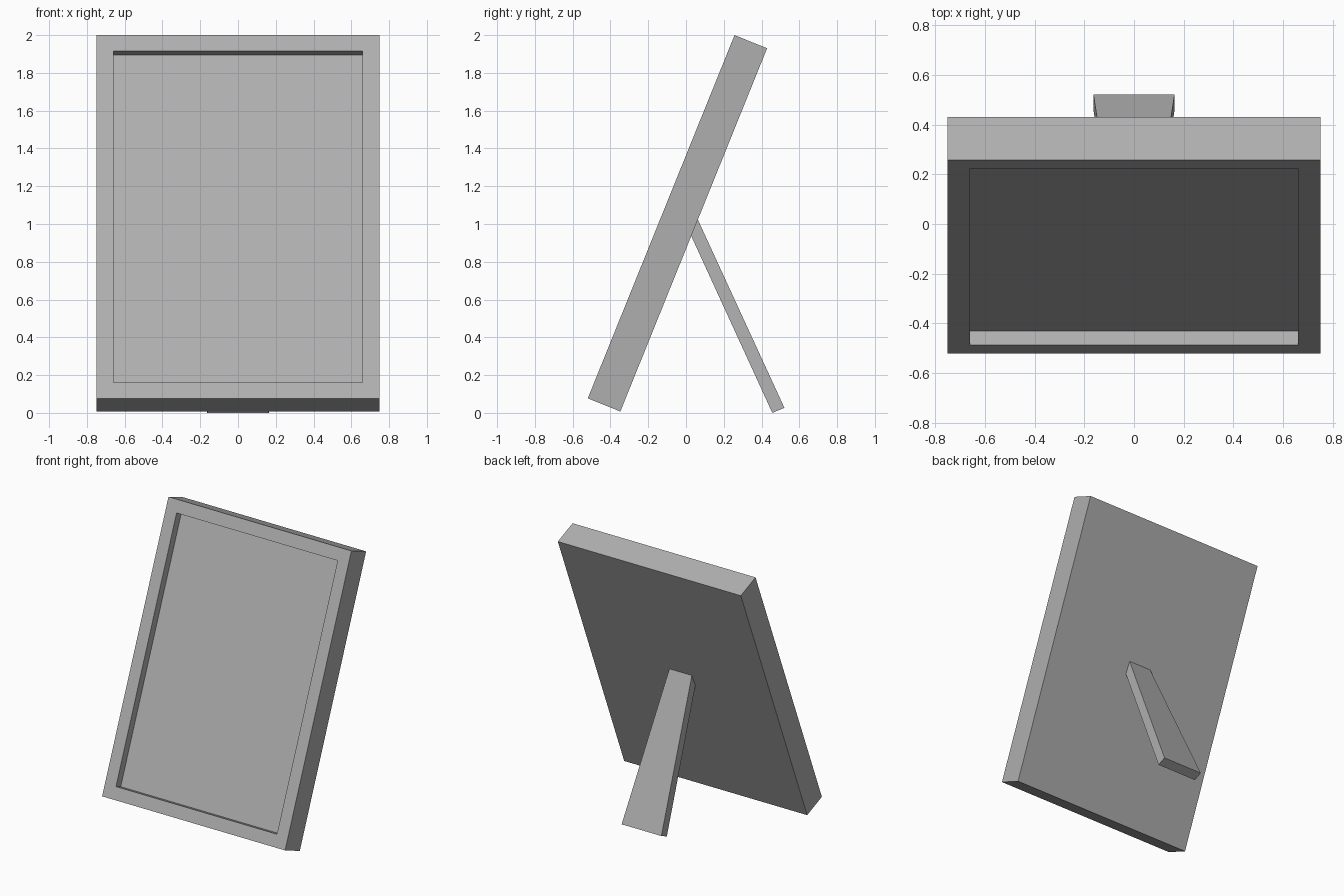
import bpy, bmesh
from math import radians
from mathutils import Matrix

if "Cube" in bpy.data.objects:
    bpy.data.objects.remove(bpy.data.objects["Cube"])

TILT = radians(22)
WIDTH, HEIGHT, DEPTH = 1.5, 2.074, 0.186
BORDER, RECESS = 0.09, 0.06

grey = bpy.data.materials.new("mid_grey")
grey.diffuse_color = (0.43, 0.43, 0.43, 1)
grey.use_nodes = True
grey.node_tree.nodes["Principled BSDF"].inputs["Base Color"].default_value = grey.diffuse_color


def add_object(name, bm):
    bmesh.ops.recalc_face_normals(bm, faces=bm.faces)
    mesh = bpy.data.meshes.new(name)
    bm.to_mesh(mesh)
    bm.free()
    mesh.materials.append(grey)
    obj = bpy.data.objects.new(name, mesh)
    bpy.context.collection.objects.link(obj)
    return obj


# Picture frame: upright box, front lower edge at the origin, with a recessed panel
bm = bmesh.new()
bmesh.ops.create_cube(bm, size=1, matrix=Matrix.Translation((0, DEPTH / 2, HEIGHT / 2))
                      @ Matrix.Diagonal((WIDTH, DEPTH, HEIGHT, 1)))
bm.normal_update()
front = min(bm.faces, key=lambda f: f.calc_center_median().y)
bmesh.ops.inset_region(bm, faces=[front], thickness=BORDER, use_even_offset=True)
panel = bmesh.ops.extrude_discrete_faces(bm, faces=[front])["faces"][0]
bmesh.ops.translate(bm, verts=panel.verts, vec=(0, RECESS, 0))
frame = add_object("picture_frame", bm)
frame.location = (0, -0.52, 0.077)
frame.rotation_euler.x = -TILT

# Easel stand: tapered leg whose top is cut flush with the frame back
bm = bmesh.new()
profile = [(0.062, 1.025, 0.092), (0.027, 0.938, 0.096),
           (0.457, 0.0, 0.163), (0.521, 0.027, 0.163)]  # y, z, half width
left = [bm.verts.new((-w, y, z)) for y, z, w in profile]
right = [bm.verts.new((w, y, z)) for y, z, w in profile]
bm.faces.new(left)
bm.faces.new(right[::-1])
for i in range(4):
    j = (i + 1) % 4
    bm.faces.new((left[i], right[i], right[j], left[j]))
add_object("easel_stand", bm)
